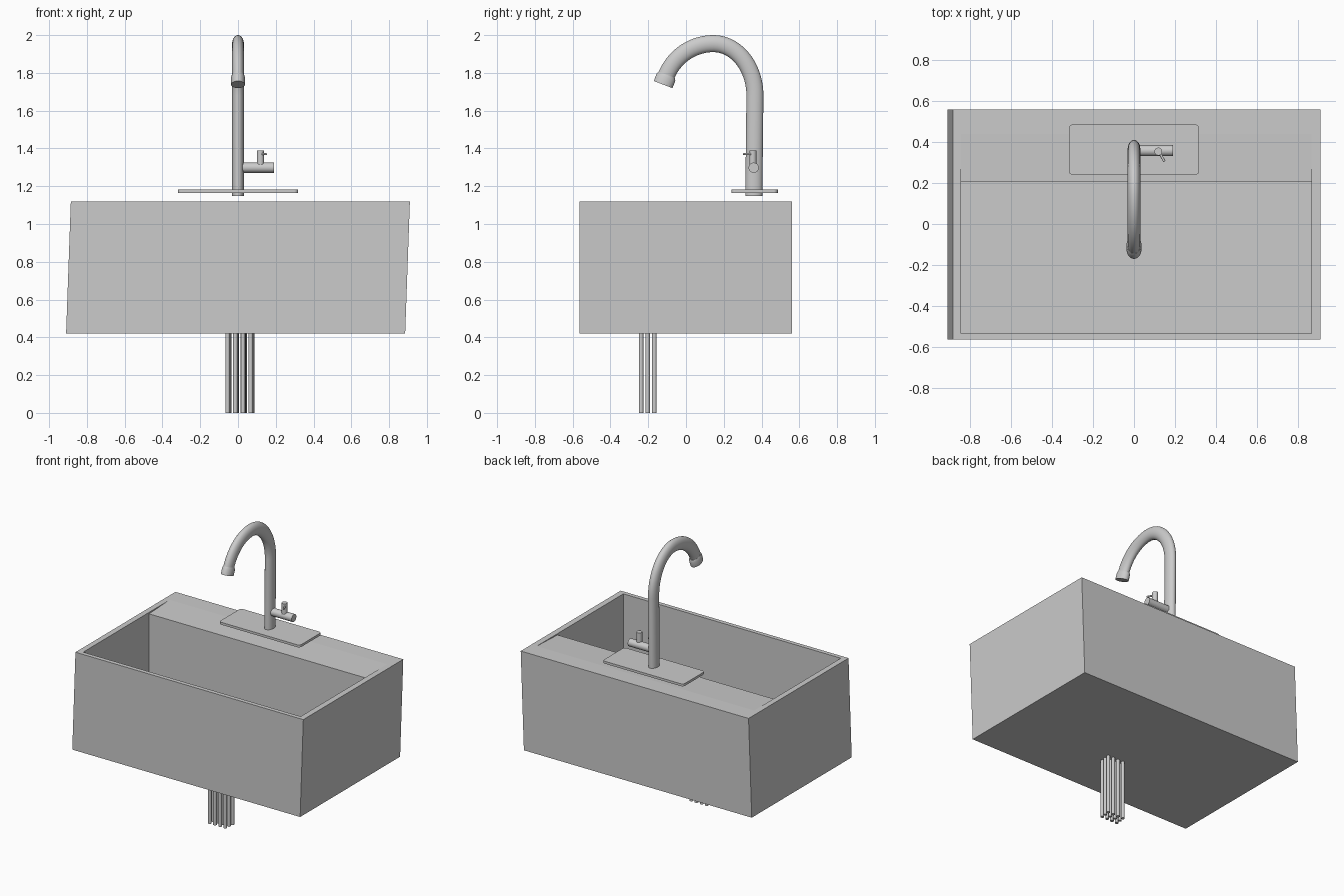
import bpy, bmesh, math
from mathutils import Vector

if "Cube" in bpy.data.objects:
    bpy.data.objects.remove(bpy.data.objects["Cube"])

grey = bpy.data.materials.new("light_grey")
grey.diffuse_color = (0.6, 0.6, 0.6, 1)
grey.use_nodes = True
grey.node_tree.nodes["Principled BSDF"].inputs["Base Color"].default_value = grey.diffuse_color


def finish(name, bm, smooth=True):
    bmesh.ops.recalc_face_normals(bm, faces=bm.faces)
    me = bpy.data.meshes.new(name)
    bm.to_mesh(me)
    bm.free()
    me.materials.append(grey)
    ob = bpy.data.objects.new(name, me)
    bpy.context.collection.objects.link(ob)
    if smooth:
        bpy.context.view_layer.objects.active = ob
        ob.select_set(True)
        bpy.ops.object.shade_smooth_by_angle(angle=math.radians(35))
        ob.select_set(False)
    return ob


def sweep(name, stations, n=32):
    """Elliptical tube in the YZ plane; station = (y, z, x radius, in-plane radius, tangent y, tangent z)."""
    bm = bmesh.new()
    rings = []
    for y, z, rx, rn, ty, tz in stations:
        t = Vector((0, ty, tz)).normalized()
        nrm = Vector((0, -t.z, t.y))
        rings.append([bm.verts.new(Vector((0, y, z)) + Vector((rx * math.cos(a), 0, 0)) + nrm * rn * math.sin(a))
                      for a in (2 * math.pi * i / n for i in range(n))])
    for r, s in zip(rings, rings[1:]):
        for i in range(n):
            j = (i + 1) % n
            bm.faces.new((r[i], r[j], s[j], s[i]))
    bm.faces.new(rings[0])
    bm.faces.new(rings[-1])
    return finish(name, bm)


def rod(name, a, b, r, n=24):
    a, b = Vector(a), Vector(b)
    d = b - a
    bm = bmesh.new()
    bmesh.ops.create_cone(bm, cap_ends=True, segments=n, radius1=r, radius2=r, depth=d.length)
    m = d.to_track_quat('Z', 'Y').to_matrix().to_4x4()
    m.translation = (a + b) / 2
    bmesh.ops.transform(bm, matrix=m, verts=bm.verts)
    return finish(name, bm)


# Basin: slightly sheared box, open bowl, solid rear deck sloping gently to the bowl
bm = bmesh.new()
TOP, BOT, FLOOR = 1.12, 0.42, 0.46


def quad(x0, x1, y0, y1, z):
    return [bm.verts.new(p) for p in ((x0, y0, z), (x1, y0, z), (x1, y1, z), (x0, y1, z))]


ob_ = quad(-0.91, 0.885, -0.565, 0.56, BOT)
ot = quad(-0.885, 0.91, -0.565, 0.56, TOP)
it = quad(-0.845, 0.868, -0.535, 0.44, TOP)
fl = quad(-0.845, 0.868, -0.535, 0.205, FLOOR)
dl, dr = (bm.verts.new((x, 0.205, 1.11)) for x in (-0.845, 0.868))
bm.faces.new(ob_)
bm.faces.new(fl)
for i in range(4):
    j = (i + 1) % 4
    bm.faces.new((ob_[i], ob_[j], ot[j], ot[i]))
    bm.faces.new((ot[i], ot[j], it[j], it[i]))
bm.faces.new((it[0], it[1], fl[1], fl[0]))
bm.faces.new((fl[3], fl[2], dr, dl))
bm.faces.new((dl, dr, it[2], it[3]))
bm.faces.new((it[0], fl[0], fl[3], dl, it[3]))
bm.faces.new((it[1], fl[1], fl[2], dr, it[2]))
finish("basin", bm, False)

# Faucet mounting plate with rounded corners
bm = bmesh.new()
pts = []
for k, (sx, sy) in enumerate(((1, 1), (-1, 1), (-1, -1), (1, -1))):
    for s in range(6):
        a = math.pi / 2 * (k + s / 5)
        pts.append((sx * 0.298 + 0.02 * math.cos(a), 0.363 + sy * 0.103 + 0.02 * math.sin(a), 1.165))
f = bm.faces.new([bm.verts.new(p) for p in pts])
ext = bmesh.ops.extrude_face_region(bm, geom=[f])
bmesh.ops.translate(bm, vec=(0, 0, 0.017), verts=[v for v in ext["geom"] if isinstance(v, bmesh.types.BMVert)])
finish("faucet_plate", bm, False)

# Gooseneck spout: straight riser, then an elliptical arc
RX, RN = 0.031, 0.045
path = [(0.359, 1.148, RX, RN, 0, 1)]
for i in range(33):
    t = math.radians(158.7) * i / 32
    a = 0.22 if t < math.pi / 2 else 0.27
    path.append((0.145 + a * math.cos(t), 1.68 + 0.275 * math.sin(t), RX, RN,
                 -a * math.sin(t), 0.275 * math.cos(t)))
sweep("faucet_spout", path)

# Spout tip collar
sweep("spout_tip", [(-0.102, 1.79, 0.032, 0.046, -0.098, -0.256),
                    (-0.106, 1.777, 0.037, 0.053, -0.098, -0.256),
                    (-0.121, 1.738, 0.037, 0.053, -0.098, -0.256)])

# Valve body, lever post and pin
rod("valve_body", (0.0, 0.358, 1.298), (0.19, 0.358, 1.298), 0.027)
rod("lever_post", (0.119, 0.354, 1.31), (0.119, 0.354, 1.39), 0.019)
rod("lever_pin", (0.119, 0.362, 1.37), (0.148, 0.305, 1.37), 0.006, 12)

# Bundle of drain tubes through the floor
for i in range(4):
    for j in range(3):
        x, y = -0.051 + 0.0407 * i + 0.004 * (j - 1), -0.238 + 0.035 * j
        rod("drain_tube", (x, y, 0.0), (x, y, FLOOR + 0.006), 0.012, 16)
